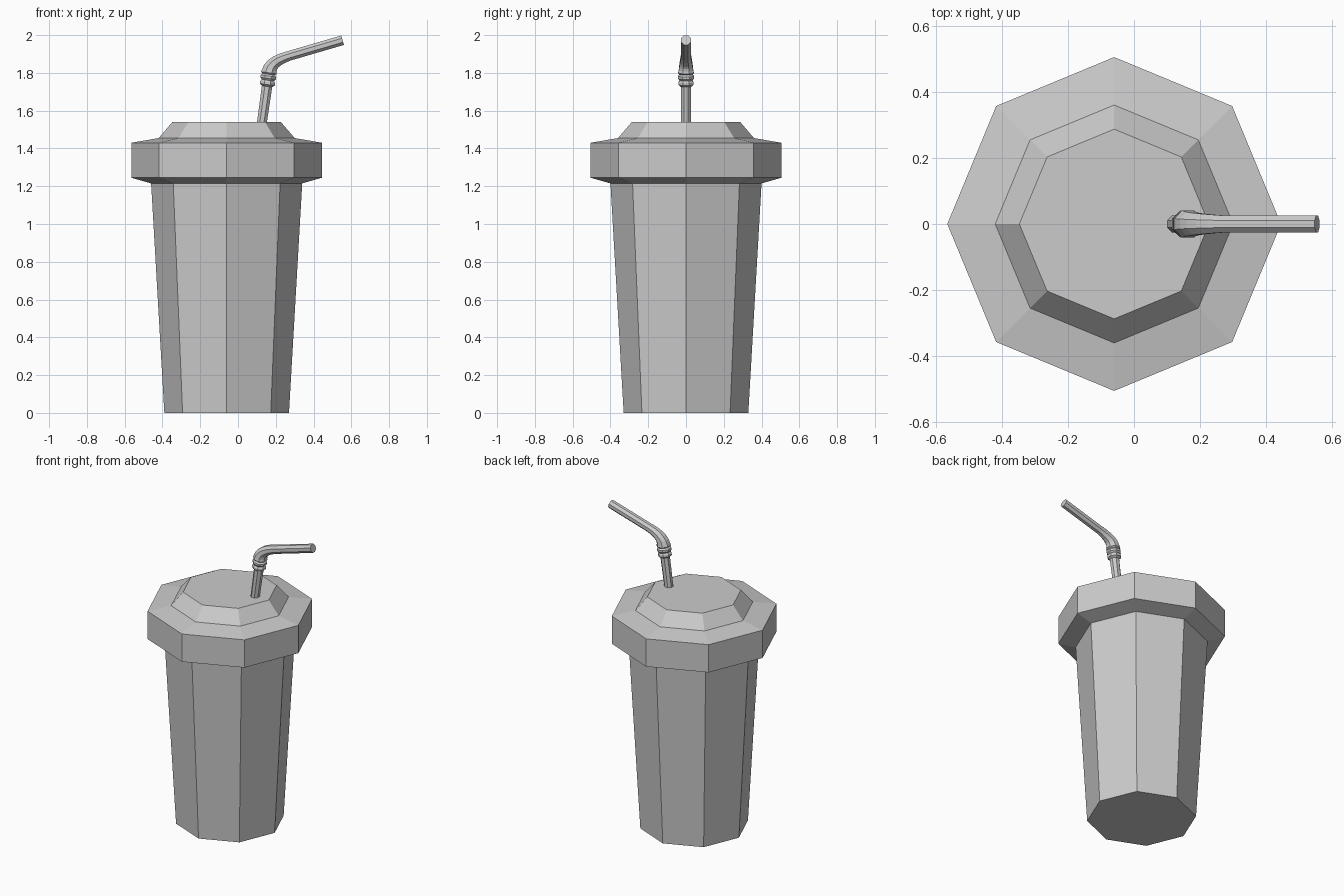
import bpy, bmesh
from math import cos, sin, pi
from mathutils import Vector

if "Cube" in bpy.data.objects:
    bpy.data.objects.remove(bpy.data.objects["Cube"])

CX = -0.06


def loft(name, stations, sides, phase=0.0):
    """Skin a tube through (x, z, radius, tangent) stations in the XZ plane."""
    bm = bmesh.new()
    rings = []
    for x, z, r, t in stations:
        t = Vector(t).normalized()
        u = Vector((t.y, 0, -t.x))          # in-plane normal
        c = Vector((x, 0, z))
        v = Vector((0, 1, 0))
        rings.append([bm.verts.new(c + r * (cos(a) * u + sin(a) * v))
                      for a in (2 * pi * i / sides + phase for i in range(sides))])
    for a, b in zip(rings, rings[1:]):
        for i in range(sides):
            j = (i + 1) % sides
            bm.faces.new((a[i], a[j], b[j], b[i]))
    bm.faces.new(rings[0])
    bm.faces.new(rings[-1])
    bmesh.ops.recalc_face_normals(bm, faces=bm.faces)
    me = bpy.data.meshes.new(name)
    bm.to_mesh(me)
    bm.free()
    ob = bpy.data.objects.new(name, me)
    bpy.context.collection.objects.link(ob)
    return ob


def upright(profile):
    return [(CX, z, r, (0, 1)) for r, z in profile]


# Tapered octagonal cup
loft("cup", upright([(0.33, 0), (0.40, 1.215)]), 8)

# Lid with overhanging rim and raised centre
loft("lid", upright([(0.40, 1.215), (0.505, 1.245), (0.505, 1.43),
                     (0.36, 1.455), (0.287, 1.54)]), 8)

# Straw: leaning stem, ribbed collar, tapering bend, straight mouthpiece
lean, tip = Vector((0.14, 0.99)), Vector((0.96, 0.28))
base = Vector((0.127, 1.54))
stem = [(-0.01, 0.028), (0.19, 0.03), (0.2, 0.043), (0.213, 0.043), (0.223, 0.036),
        (0.233, 0.045), (0.246, 0.045), (0.255, 0.036), (0.263, 0.045), (0.276, 0.042)]
stations = [(*(base + lean * d), r, lean) for d, r in stem]
p0, p2 = base + lean * 0.276, Vector((0.27, 1.89))
p1 = Vector((0.176, 1.862))
for k in range(1, 6):
    s = k / 5
    p = p0 * (1 - s) ** 2 + p1 * 2 * s * (1 - s) + p2 * s * s
    t = lean.lerp(tip, s)
    stations.append((*p, 0.042 - 0.014 * s, t))
stations.append((0.554, 1.973, 0.028, tip))
loft("straw", stations, 8, pi / 8)
